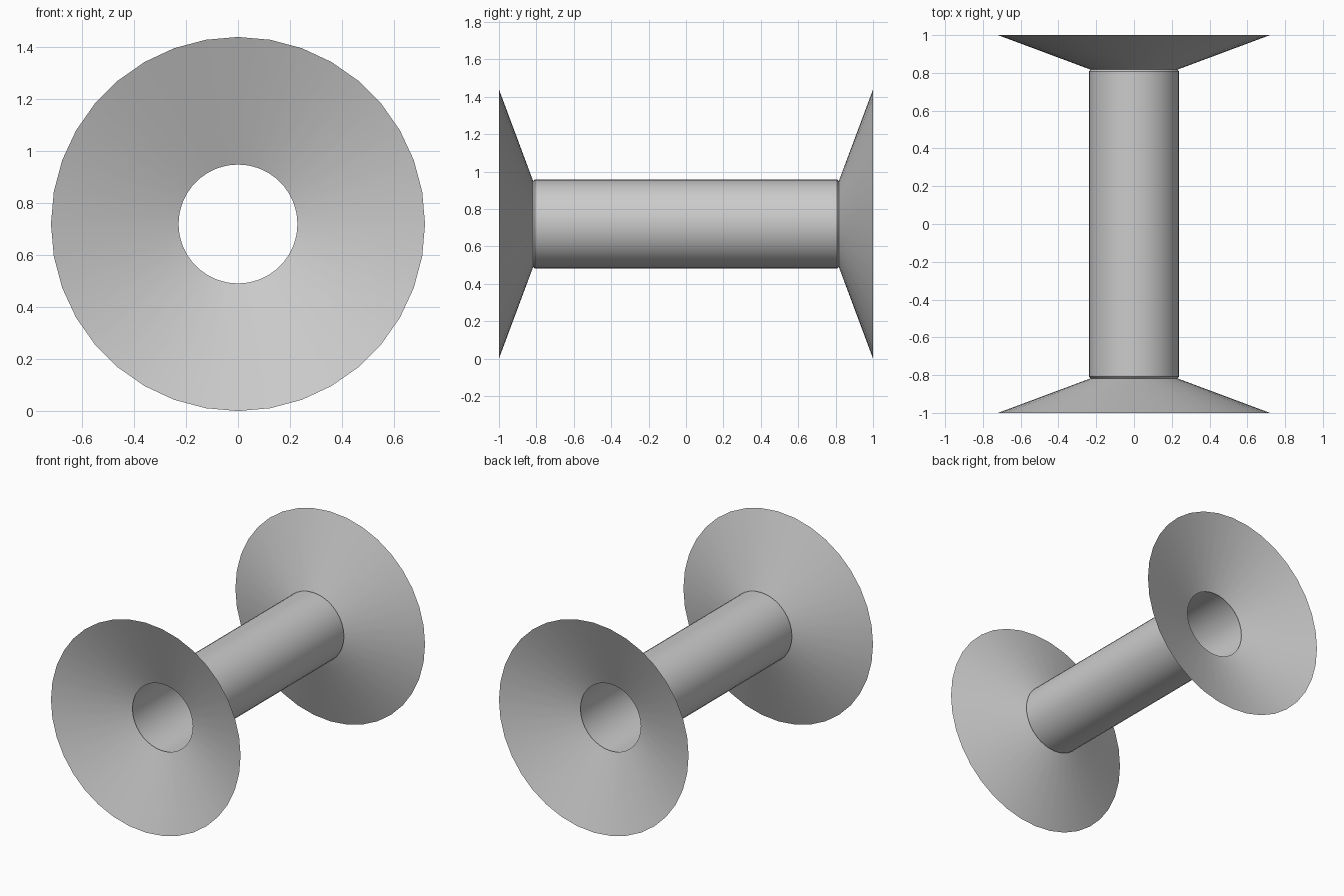
import bpy, bmesh
from math import sin, cos, tau, radians

if "Cube" in bpy.data.objects:
    bpy.data.objects.remove(bpy.data.objects["Cube"])

SIDES = 36
CENTRE_Z = 0.72


def revolve(name, profile):
    """Turn (y, radius) points about the y axis into an open thin shell."""
    bm = bmesh.new()
    rings = []
    for y, r in profile:
        rings.append([bm.verts.new((r * cos(tau * i / SIDES), y, CENTRE_Z + r * sin(tau * i / SIDES)))
                      for i in range(SIDES)])
    for a, b in zip(rings, rings[1:]):
        for i in range(SIDES):
            j = (i + 1) % SIDES
            bm.faces.new((a[i], b[i], b[j], a[j]))
    bmesh.ops.recalc_face_normals(bm, faces=bm.faces)
    mesh = bpy.data.meshes.new(name)
    bm.to_mesh(mesh)
    bm.free()
    obj = bpy.data.objects.new(name, mesh)
    bpy.context.collection.objects.link(obj)
    bpy.ops.object.select_all(action='DESELECT')
    obj.select_set(True)
    bpy.context.view_layer.objects.active = obj
    bpy.ops.object.shade_smooth_by_angle(angle=radians(30))
    return obj


# Hollow barrel with slightly chamfered ends
revolve("barrel", [(-0.817, 0.229), (-0.808, 0.239), (0.808, 0.239), (0.817, 0.229)])

# Thin conical flanges, one at each end
for name, s in (("front_flange", -1), ("back_flange", 1)):
    revolve(name, [(s * 0.817, 0.229), (s * 1.0, 0.72)])
